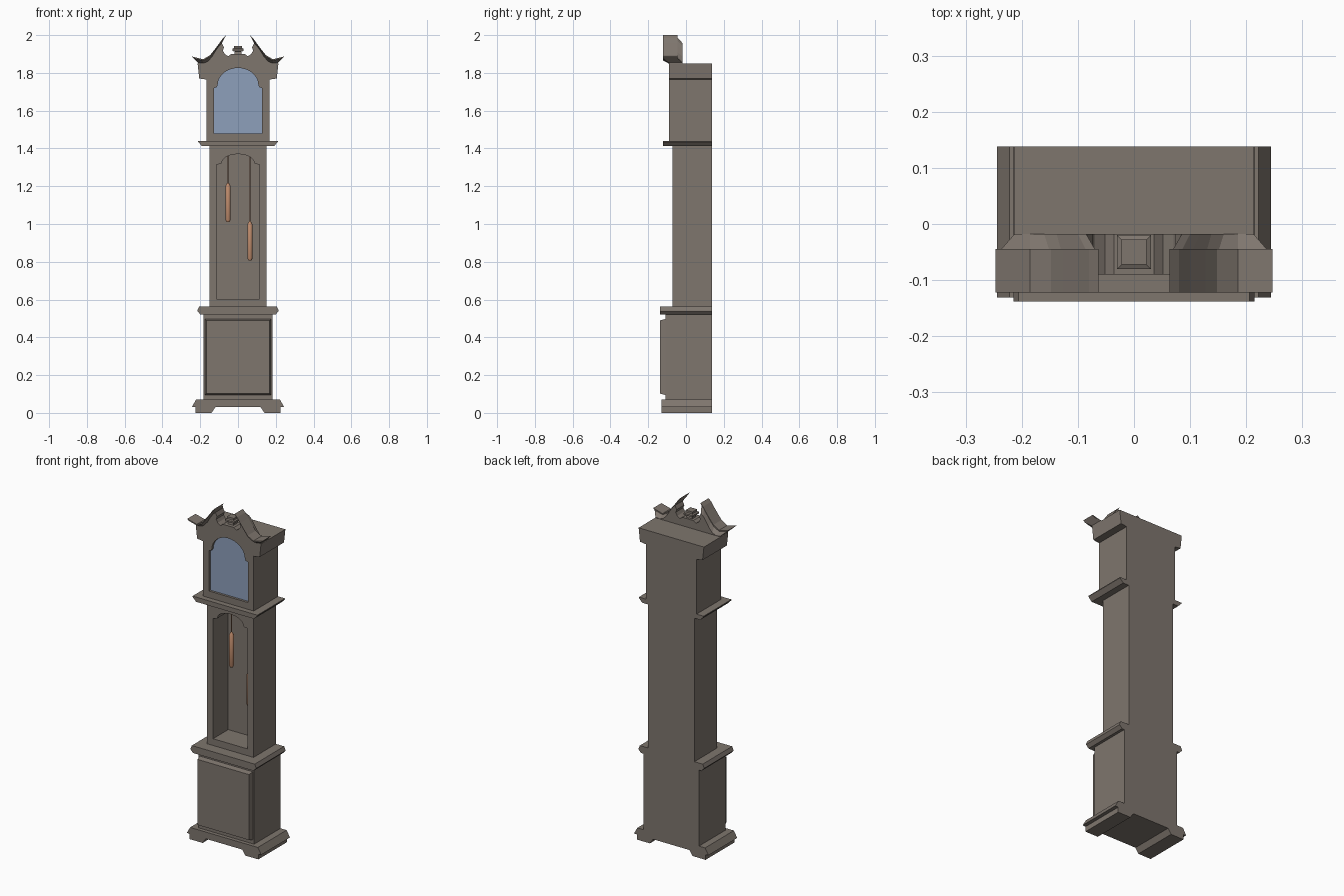
import bpy, bmesh, math

cube = bpy.data.objects.get("Cube")
if cube:
    bpy.data.objects.remove(cube, do_unlink=True)

BACK = 0.138


def material(name, color, rough=0.6):
    m = bpy.data.materials.new(name)
    m.use_nodes = True
    m.diffuse_color = (*color, 1)
    bsdf = m.node_tree.nodes["Principled BSDF"]
    bsdf.inputs["Base Color"].default_value = (*color, 1)
    bsdf.inputs["Roughness"].default_value = rough
    return m


wood = material("weathered wood", (0.21, 0.18, 0.155))
glass = material("pale blue glass", (0.27, 0.35, 0.50))
copper = material("copper", (0.52, 0.26, 0.15))


def finish(name, bm, mat):
    bmesh.ops.recalc_face_normals(bm, faces=bm.faces)
    me = bpy.data.meshes.new(name)
    bm.to_mesh(me)
    bm.free()
    me.materials.append(mat)
    ob = bpy.data.objects.new(name, me)
    bpy.context.collection.objects.link(ob)
    return ob


def loft(name, rings, mat):
    """Skin a list of closed rings and cap both ends."""
    bm = bmesh.new()
    rows = [[bm.verts.new(p) for p in ring] for ring in rings]
    for a, b in zip(rows, rows[1:]):
        for i in range(len(a)):
            j = (i + 1) % len(a)
            bm.faces.new((a[i], a[j], b[j], b[i]))
    bm.faces.new(rows[0])
    bm.faces.new(rows[-1])
    return finish(name, bm, mat)


def extrude(name, half, y0, y1, mat=wood):
    """Mirror a half outline (x, z) listed bottom to top and extrude it in depth."""
    outline = half + [(-x, z) for x, z in reversed(half) if x > 0]
    return loft(name, [[(x, y, z) for x, z in outline] for y in (y0, y1)], mat)


def arch(w, z0, shoulder, spring, r, top):
    """Half outline of an opening with stepped shoulders and a round head."""
    pts = [(w, z0), (w, shoulder), (r + 0.006, shoulder + 0.003)]
    for i in range(9):
        a = math.pi / 2 * i / 8
        pts.append((r * math.cos(a) if i < 8 else 0, spring + (top - spring) * math.sin(a)))
    return pts


def cut(ob, half, depth):
    cutter = extrude("cutter", half, -0.3, depth)
    mod = ob.modifiers.new("opening", 'BOOLEAN')
    mod.object, mod.operation, mod.solver = cutter, 'DIFFERENCE', 'EXACT'
    bpy.context.view_layer.objects.active = ob
    bpy.ops.object.modifier_apply(modifier=mod.name)
    bpy.data.objects.remove(cutter, do_unlink=True)


# Plinth with bracket feet
extrude("plinth", [(0.12, 0.03), (0.14, 0), (0.225, 0), (0.225, 0.03),
                   (0.244, 0.032), (0.222, 0.07)], -0.131, BACK)

# Lower case with raised panel
extrude("lower_case", [(0.182, 0.07), (0.182, 0.52)], -0.109, BACK)


def panel_ring(y, w, z0, z1):
    return [(-w, y, z0), (w, y, z0), (w, y, z1), (-w, y, z1)]


loft("raised_panel", [panel_ring(-0.109, 0.175, 0.095, 0.497),
                      panel_ring(-0.138, 0.168, 0.102, 0.49)], wood)
extrude("waist_moulding", [(0.198, 0.52), (0.215, 0.538), (0.215, 0.542), (0.206, 0.562)],
        -0.138, BACK)

# Trunk with deep arched opening
trunk = extrude("trunk", [(0.152, 0.562), (0.152, 1.415)], -0.072, BACK)
cut(trunk, arch(0.113, 0.602, 1.315, 1.325, 0.085, 1.37), 0.07)

# Hood with arched window
extrude("hood_moulding", [(0.19, 1.412), (0.212, 1.435), (0.212, 1.44)], -0.122, BACK)
hood = extrude("hood", [(0.166, 1.44), (0.166, 1.765), (0.205, 1.77), (0.214, 1.85)], -0.09, BACK)
window = arch(0.128, 1.48, 1.72, 1.735, 0.108, 1.826)
cut(hood, window, -0.072)
extrude("window_glass", window, -0.076, -0.071, glass)

# Broken swan-neck pediment
top = [(0.247, 1.888), (0.185, 1.872), (0.148, 1.894), (0.127, 1.92),
       (0.1, 1.955), (0.08, 1.984), (0.063, 2.0)]
low = [(0.213, 1.855), (0.185, 1.851), (0.16, 1.86), (0.138, 1.885),
       (0.118, 1.918), (0.1, 1.943), (0.085, 1.957)]
scroll = [(0.074, 1.935), (0.08, 1.918), (0.07, 1.9), (0.052, 1.888), (0.036, 1.9), (0, 1.9)]
extrude("tympanum", [(0.213, 1.845)] + low + scroll, -0.0901, -0.018)

for side, label in ((1, "left"), (-1, "right")):
    rings = []
    for (tx, tz), (lx, lz) in zip(top, low):
        mx, mz = tx + (lx - tx) * 0.3, tz + (lz - tz) * 0.3
        rings.append([(side * x, y, z) for x, y, z in (
            (tx, -0.122, tz), (tx, -0.045, tz), (mx, -0.045, mz),
            (lx, -0.018, lz), (lx, -0.094, lz), (mx, -0.122, mz))])
    loft(label + "_swan_neck", rings, wood)

# Square finial between the scrolls
steps = [(1.895, 0.02), (1.912, 0.017), (1.917, 0.03), (1.927, 0.03), (1.931, 0.022), (1.943, 0.022)]
loft("finial", [[(sx * r, -0.05 + sy * r, z) for sx, sy in ((-1, -1), (1, -1), (1, 1), (-1, 1))]
                for z, r in steps], wood)


# Hanging weights and cords
def turned(name, x, y, profile, sides):
    ob = loft(name, [[(x + r * math.cos(math.tau * i / sides), y + r * math.sin(math.tau * i / sides), z)
                      for i in range(sides)] for r, z in profile], copper)
    bpy.ops.object.select_all(action='DESELECT')
    ob.select_set(True)
    bpy.context.view_layer.objects.active = ob
    bpy.ops.object.shade_smooth_by_angle(angle=math.radians(40))


for label, x, z in (("right", -0.053, 1.01), ("left", 0.063, 0.807)):
    turned(label + "_weight", x, 0.015,
           [(0.008, z), (0.014, z + 0.012), (0.014, z + 0.19), (0.004, z + 0.208)], 12)
    turned(label + "_cord", x, 0.015, [(0.0025, z + 0.2), (0.0025, 1.36)], 6)
